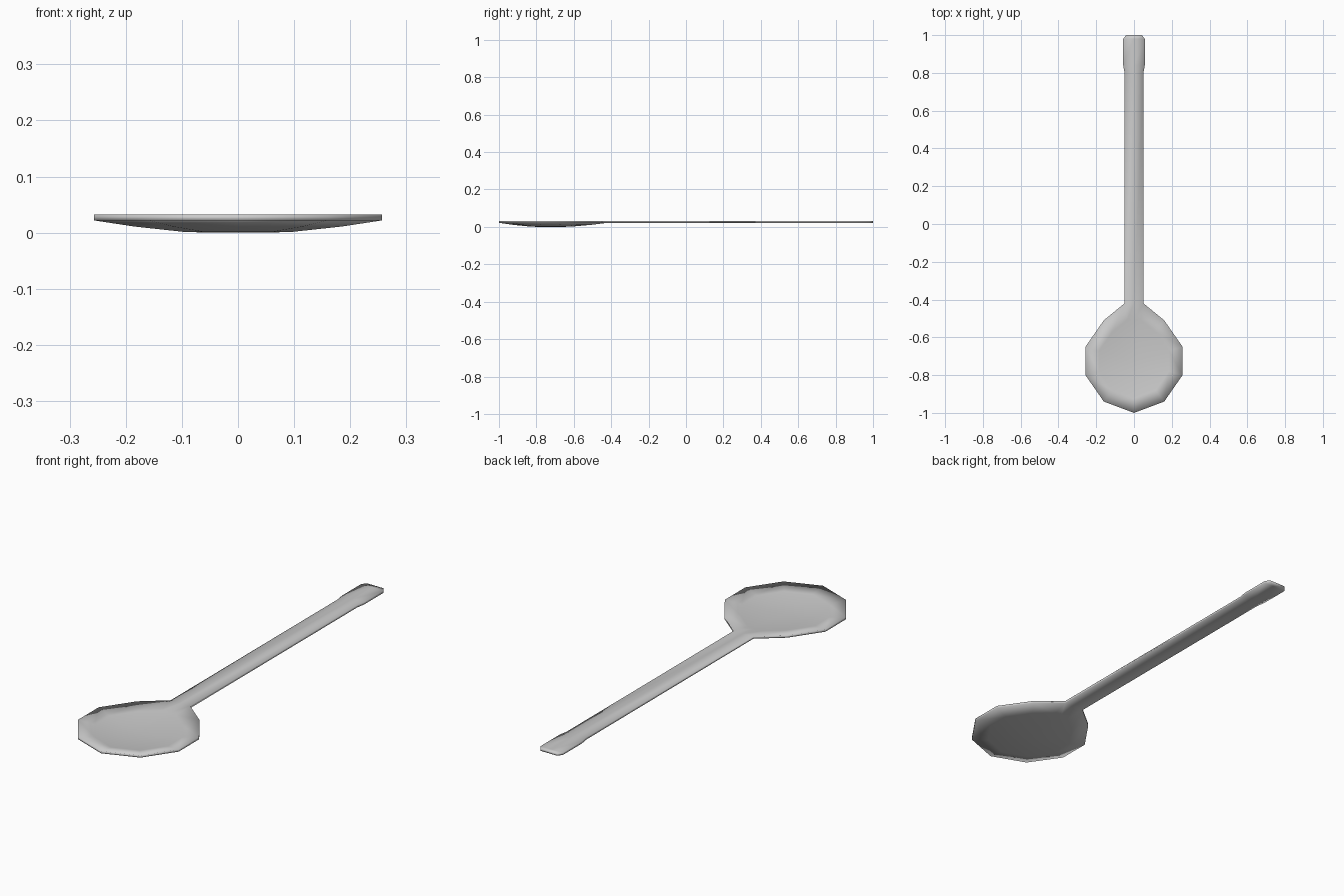
import bpy, bmesh
from mathutils import Vector

cube = bpy.data.objects.get("Cube")
if cube:
    bpy.data.objects.remove(cube, do_unlink=True)

THICK = 0.01
RIM_Z = 0.032
CENTRE = Vector((0, -0.73))

metal = bpy.data.materials.new("grey metal")
metal.use_nodes = True
colour = (0.6, 0.6, 0.6, 1)
metal.diffuse_color = colour
metal.node_tree.nodes["Principled BSDF"].inputs["Base Color"].default_value = colour

bm = bmesh.new()

# Bowl: the rim outline repeated inward and downward as shallow rings
half = [(0.16, -0.94), (0.257, -0.80), (0.257, -0.65), (0.16, -0.51), (0.05, -0.42)]
outline = [(0, -1)] + half + [(0, -0.42)] + [(-x, y) for x, y in reversed(half)]
rings = []
for scale, z in ((1, RIM_Z), (0.72, 0.021), (0.36, THICK + 0.001)):
    ring = []
    for point in outline:
        p = CENTRE + (Vector(point) - CENTRE) * scale
        ring.append(bm.verts.new((p.x, p.y, z)))
    rings.append(ring)
count = len(outline)
for outer, inner in zip(rings, rings[1:]):
    for i in range(count):
        j = (i + 1) % count
        bm.faces.new((outer[i], outer[j], inner[j], inner[i]))
middle = bm.verts.new((CENTRE.x, CENTRE.y, THICK))
for i in range(count):
    bm.faces.new((rings[-1][i], rings[-1][(i + 1) % count], middle))

# Handle: a flat strip with a centre seam, flaring at the grip end
neck = len(half)
row = [rings[0][neck + 2], rings[0][neck + 1], rings[0][neck]]
for y, w in ((0.80, 0.05), (0.84, 0.057), (0.98, 0.057), (1.0, 0.042)):
    new = [bm.verts.new((x, y, RIM_Z)) for x in (-w, 0, w)]
    for i in range(2):
        bm.faces.new((row[i], row[i + 1], new[i + 1], new[i]))
    row = new

# Thickness: drop a copy of the sheet and wall the border
result = bmesh.ops.extrude_face_region(bm, geom=bm.faces[:], use_keep_orig=True)
lower = [v for v in result["geom"] if isinstance(v, bmesh.types.BMVert)]
bmesh.ops.translate(bm, verts=lower, vec=(0, 0, -THICK))
bmesh.ops.recalc_face_normals(bm, faces=bm.faces[:])
for face in bm.faces:
    face.smooth = True

mesh = bpy.data.meshes.new("spoon")
bm.to_mesh(mesh)
bm.free()
mesh.materials.append(metal)
spoon = bpy.data.objects.new("spoon", mesh)
bpy.context.collection.objects.link(spoon)
